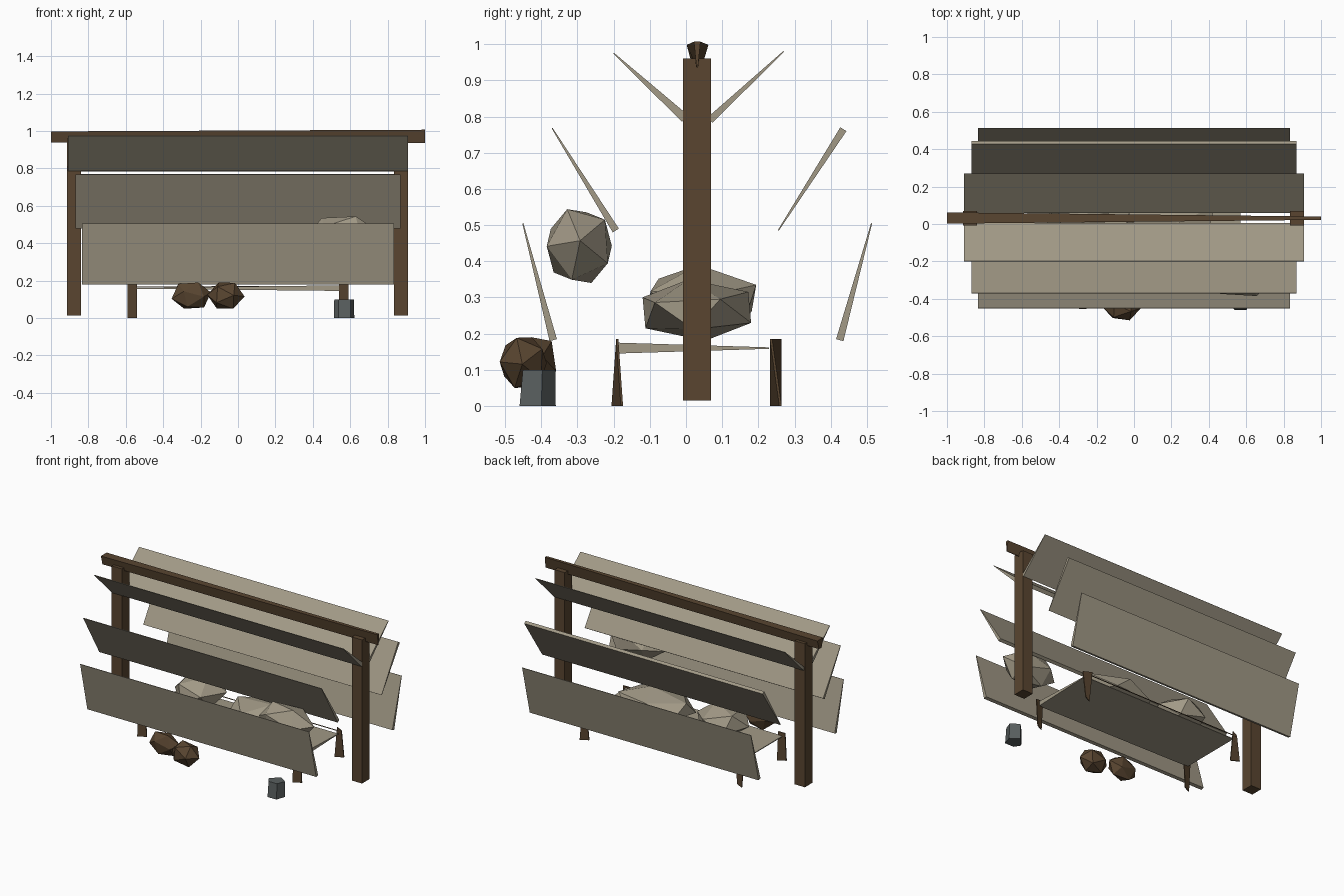
import bpy, bmesh
from math import hypot
from mathutils import Vector, Euler

cube = bpy.data.objects.get("Cube")
if cube:
    bpy.data.objects.remove(cube, do_unlink=True)


def material(name, rgb):
    m = bpy.data.materials.new(name)
    m.use_nodes = True
    m.diffuse_color = (*rgb, 1)
    m.node_tree.nodes["Principled BSDF"].inputs["Base Color"].default_value = (*rgb, 1)
    return m


cloth = material("pale cloth", (0.36, 0.32, 0.24))
wood = material("dark wood", (0.10, 0.06, 0.03))
stone = material("grey stone", (0.10, 0.115, 0.115))


def finish(name, bm, mat):
    bmesh.ops.recalc_face_normals(bm, faces=bm.faces)
    mesh = bpy.data.meshes.new(name)
    bm.to_mesh(mesh)
    bm.free()
    mesh.materials.append(mat)
    obj = bpy.data.objects.new(name, mesh)
    bpy.context.collection.objects.link(obj)
    return obj


def loft(name, ring_a, ring_b, mat):
    """Closed solid between two matching rings of points."""
    bm = bmesh.new()
    a = [bm.verts.new(p) for p in ring_a]
    b = [bm.verts.new(p) for p in ring_b]
    bm.faces.new(a)
    bm.faces.new(b)
    for i in range(len(a)):
        j = (i + 1) % len(a)
        bm.faces.new((a[i], a[j], b[j], b[i]))
    return finish(name, bm, mat)


def box(name, x, y, z, mat):
    ring = [(x[0], y[0]), (x[1], y[0]), (x[1], y[1]), (x[0], y[1])]
    return loft(name, [(*p, z[0]) for p in ring], [(*p, z[1]) for p in ring], mat)


def slat(name, half_x, top, bottom, top_thick, bottom_thick):
    """Leaning board with a tapered end section."""
    dy, dz = top[0] - bottom[0], top[1] - bottom[1]
    ny, nz = dz / hypot(dy, dz) / 2, -dy / hypot(dy, dz) / 2
    section = []
    for (y, z), t, signs in ((top, top_thick, (1, -1)), (bottom, bottom_thick, (-1, 1))):
        section += [(y + s * ny * t, z + s * nz * t) for s in signs]
    return loft(name, [(-half_x, *p) for p in section], [(half_x, *p) for p in section], cloth)


def lump(name, centre, half, turn, mat):
    """Faceted lump fitted to a given centre and half size."""
    bm = bmesh.new()
    bmesh.ops.create_icosphere(bm, subdivisions=1, radius=1)
    bmesh.ops.rotate(bm, verts=bm.verts, matrix=Euler(turn).to_matrix())
    reach = [max(abs(v.co[i]) for v in bm.verts) for i in range(3)]
    for v in bm.verts:
        v.co = Vector([centre[i] + v.co[i] / reach[i] * half[i] for i in range(3)])
    return finish(name, bm, mat)


# Posts and ridge beam
for side, x in (("left", 0.872), ("right", -0.877)):
    box(side + "_post", (x - 0.037, x + 0.037), (-0.008, 0.069), (0.015, 0.96), wood)
loft("ridge_beam",
     [(-1, 0.018, 0.938), (-1, 0.044, 0.938), (-1, 0.062, 0.998), (-1, 0.002, 0.998)],
     [(1, 0.029, 0.936), (1, 0.033, 0.936), (1, 0.04, 1.007), (1, 0.022, 1.007)], wood)

# Three leaning boards on each side
slat("front_upper_board", 0.908, (-0.2, 0.975), (-0.003, 0.795), 0.003, 0.025)
slat("front_middle_board", 0.868, (-0.37, 0.768), (-0.194, 0.485), 0.003, 0.02)
slat("front_lower_board", 0.833, (-0.451, 0.505), (-0.367, 0.182), 0.003, 0.021)
slat("back_upper_board", 0.908, (0.27, 0.98), (0.066, 0.79), 0.003, 0.02)
slat("back_middle_board", 0.868, (0.435, 0.765), (0.255, 0.485), 0.02, 0.003)
slat("back_lower_board", 0.833, (0.513, 0.505), (0.425, 0.182), 0.003, 0.021)

# Low table: wedge top, twisted flat legs and a thin rail
loft("table_top",
     [(-0.57, -0.19, 0.157), (0.57, -0.19, 0.145), (0.57, 0.23, 0.158), (-0.57, 0.23, 0.158)],
     [(-0.57, -0.19, 0.163), (0.57, -0.19, 0.175), (0.57, 0.23, 0.162), (-0.57, 0.23, 0.162)],
     cloth)


def leg(name, x, y, top_skew, bottom_skew):
    def strip(skew, z):
        return [(x + sx * 0.025, y + sx * skew + sy * 0.003, z)
                for sx, sy in ((-1, -1), (1, -1), (1, 1), (-1, 1))]
    return loft(name, strip(bottom_skew, 0), strip(top_skew, 0.185), wood)


leg("front_left_leg", 0.565, -0.19, 0, 0.013)
leg("front_right_leg", -0.565, -0.19, 0, 0.013)
leg("back_left_leg", 0.565, 0.248, -0.013, 0.013)
leg("back_right_leg", -0.565, 0.248, 0.013, -0.013)
box("table_rail", (-0.57, 0.57), (0.246, 0.25), (0.168, 0.172), wood)

# Pale sacks
lump("left_front_sack", (0.56, -0.295, 0.442), (0.2, 0.09, 0.102), (0.4, 0.3, 0.2), cloth)
lump("table_sack_left", (0.19, 0.03, 0.265), (0.24, 0.15, 0.085), (0.2, 0.1, 0.5), cloth)
lump("table_sack_right", (-0.3, 0.042, 0.29), (0.17, 0.152, 0.1), (0.1, 0.3, 0.2), cloth)

# Brown lumps and a small five-sided stone block on the ground
lump("brown_lump_left", (-0.065, -0.45, 0.12), (0.1, 0.065, 0.07), (0.3, 0.5, 0.1), wood)
lump("brown_lump_right", (-0.25, -0.407, 0.12), (0.105, 0.048, 0.07), (0.5, 0.2, 0.4), wood)
pentagon = [(-0.055, -0.01), (-0.03, -0.05), (0.035, -0.05), (0.055, 0.01), (0, 0.05)]
loft("stone_block",
     [(0.567 + x, -0.41 + y, 0) for x, y in pentagon],
     [(0.567 + x * 0.95, -0.406 + y * 0.9, 0.1) for x, y in pentagon], stone)
